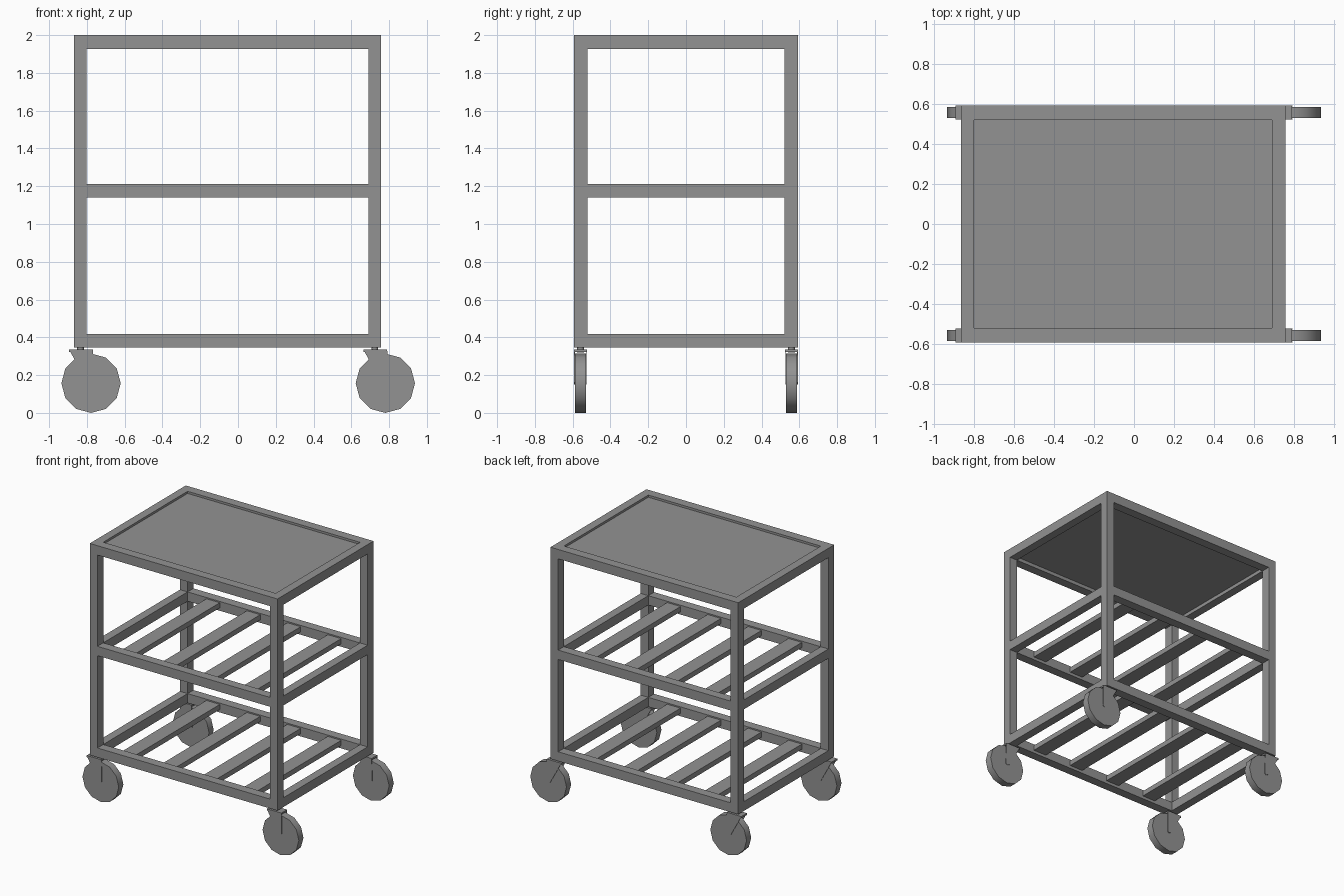
import bpy, bmesh, math
from mathutils import Matrix

if "Cube" in bpy.data.objects:
    bpy.data.objects.remove(bpy.data.objects["Cube"], do_unlink=True)

steel = bpy.data.materials.new("grey steel")
steel.use_nodes = True
GREY = (0.29, 0.29, 0.29, 1)
steel.diffuse_color = GREY
steel.node_tree.nodes["Principled BSDF"].inputs["Base Color"].default_value = GREY


def finish(name, bm):
    bmesh.ops.recalc_face_normals(bm, faces=bm.faces)
    mesh = bpy.data.meshes.new(name)
    bm.to_mesh(mesh)
    bm.free()
    mesh.materials.append(steel)
    obj = bpy.data.objects.new(name, mesh)
    bpy.context.collection.objects.link(obj)
    return obj


def box(name, x, y, z):
    bm = bmesh.new()
    size = [b - a for a, b in (x, y, z)]
    mid = [(a + b) / 2 for a, b in (x, y, z)]
    bmesh.ops.create_cube(bm, size=1, matrix=Matrix.Translation(mid) @ Matrix.Diagonal((*size, 1)))
    return finish(name, bm)


def plate(name, points, y0, y1):
    # side profile in x and z, extruded along y
    bm = bmesh.new()
    face = bm.faces.new([bm.verts.new((x, y0, z)) for x, z in points])
    new = bmesh.ops.extrude_face_region(bm, geom=[face])["geom"]
    bmesh.ops.translate(bm, vec=(0, y1 - y0, 0), verts=[v for v in new if isinstance(v, bmesh.types.BMVert)])
    return finish(name, bm)


def cylinder(name, radius, depth, sides, matrix):
    bm = bmesh.new()
    bmesh.ops.create_cone(bm, cap_ends=True, segments=sides, radius1=radius, radius2=radius,
                          depth=depth, matrix=matrix)
    obj = finish(name, bm)
    bpy.ops.object.select_all(action='DESELECT')
    obj.select_set(True)
    bpy.context.view_layer.objects.active = obj
    bpy.ops.object.shade_smooth_by_angle(angle=math.radians(40))
    return obj


# Frame extents and tube sizes
X0, X1, Y = -0.867, 0.757, 0.593
TX, TY, TZ = 0.066, 0.072, 0.073
BOTTOM, TOP = 0.345, 2.0
IX0, IX1, IY = X0 + TX, X1 - TX, Y - TY
ends_x = {"right": (X0, IX0), "left": (IX1, X1)}
ends_y = {"front": (-Y, -IY), "back": (IY, Y)}

# Corner legs
for sx, xr in ends_x.items():
    for sy, yr in ends_y.items():
        box(f"{sy}_{sx}_leg", xr, yr, (BOTTOM, TOP))

# Rails on three levels
levels = {"bottom": BOTTOM + TZ, "middle": 1.213, "top": TOP}
for level, z in levels.items():
    for sy, yr in ends_y.items():
        box(f"{level}_{sy}_rail", (IX0, IX1), yr, (z - TZ, z))
    for sx, xr in ends_x.items():
        box(f"{level}_{sx}_rail", xr, (-IY, IY), (z - TZ, z))

# Recessed table top
box("top_panel", (IX0, IX1), (-IY, IY), (TOP - 0.045, TOP - 0.017))

# Shelf slats, spread evenly about the middle of the frame
COUNT, WIDTH, PITCH = 4, 0.116, 0.35
for level in ("bottom", "middle"):
    z = levels[level]
    for i in range(COUNT):
        c = (X0 + X1) / 2 + PITCH * (i - (COUNT - 1) / 2)
        box(f"{level}_slat_{i + 1}", (c - WIDTH / 2, c + WIDTH / 2), (-IY, IY), (z - 0.05, z - 0.01))

# Casters, all trailing the same way
R = 0.157
for sx, xr in ends_x.items():
    for sy, s in (("front", -1), ("back", 1)):
        name = f"{sy}_{sx}_caster"
        px, py = sum(xr) / 2, s * 0.558
        wx = px + 0.056
        cylinder(name + "_pin", 0.018, 0.04, 12, Matrix.Translation((px, py, 0.34)))
        cylinder(name + "_wheel", R, 0.057, 12, Matrix.Translation((wx, py, R)) @ Matrix.Rotation(math.pi / 2, 4, 'X'))
        box(name + "_crown", (px - 0.06, px + 0.066), (py - 0.035, py + 0.035), (0.322, 0.335))
        # fork cheeks taper to the axle
        cheek = [(px - 0.06, 0.335), (px + 0.066, 0.335), (wx + 0.014, 0.16),
                 (wx, 0.15), (wx - 0.02, 0.16)]
        for side, t in (("outer", 1), ("inner", -1)):
            plate(f"{name}_{side}_cheek", cheek, py + t * 0.0305, py + t * 0.035)
